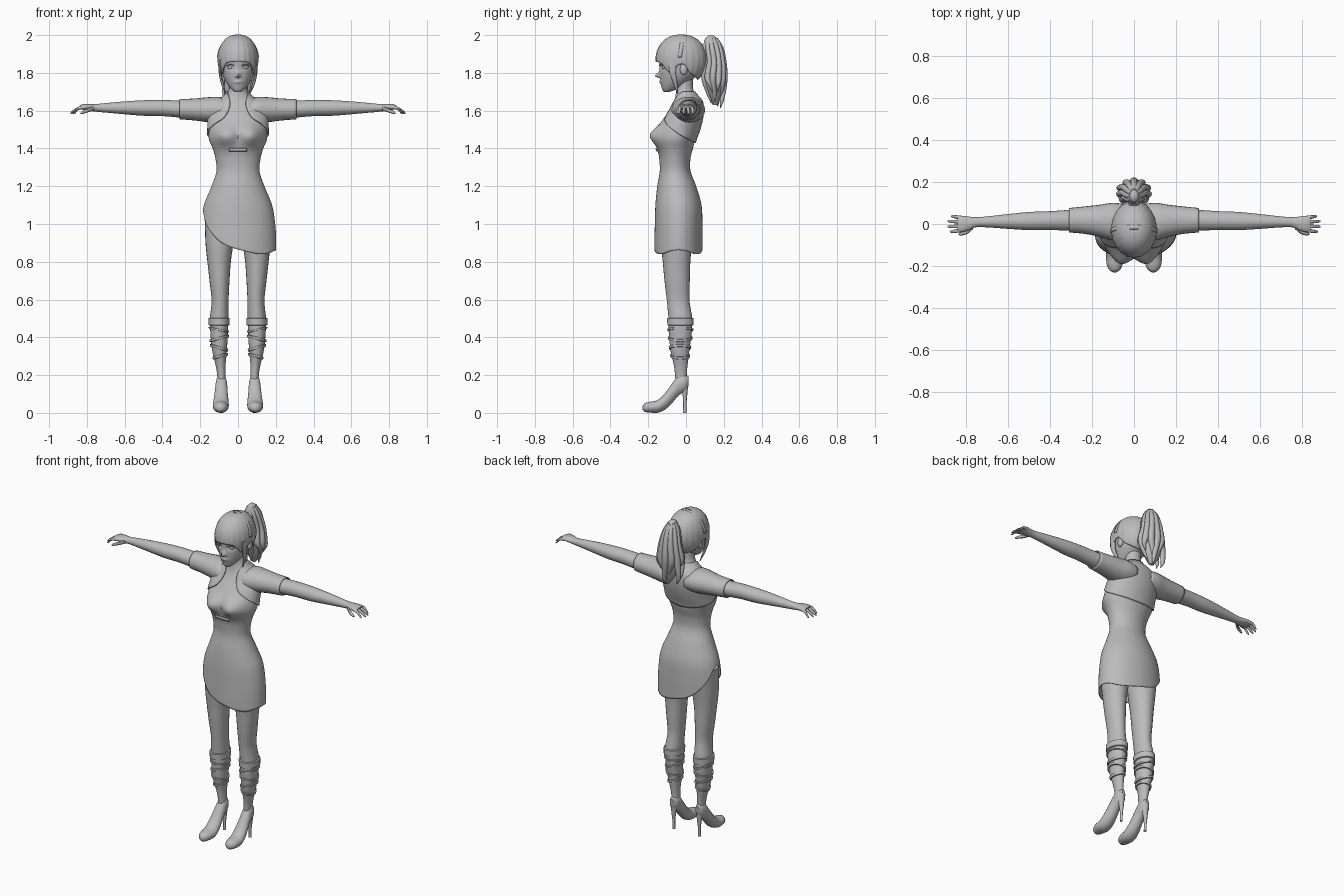
import bpy, bmesh, math
from math import sin, cos, pi
from mathutils import Vector

grey = bpy.data.materials.new("plain_grey")
grey.diffuse_color = (0.5, 0.5, 0.5, 1)


def interp(table, s):
    """Smooth (Catmull-Rom style) lookup of a row in a table sorted by its first column."""
    n = len(table)
    s = min(max(s, table[0][0]), table[-1][0])
    i = next((k for k in range(n - 1) if s <= table[k + 1][0]), n - 2)
    a, b = table[i], table[i + 1]
    p, q = table[max(i - 1, 0)], table[min(i + 2, n - 1)]
    h = b[0] - a[0]
    t = (s - a[0]) / h
    out = []
    for c in range(1, len(a)):
        ma = (b[c] - p[c]) / (b[0] - p[0]) * h
        mb = (q[c] - a[c]) / (q[0] - a[0]) * h
        out.append((2*t**3 - 3*t*t + 1)*a[c] + (t**3 - 2*t*t + t)*ma
                   + (3*t*t - 2*t**3)*b[c] + (t**3 - t*t)*mb)
    return out


def grid(name, fn, nu, nv, closed=True, caps=False, thick=0, mirror=False):
    """Surface from fn(u, v), u around and v along, both 0..1."""
    bm = bmesh.new()
    cols = nu if closed else nu + 1
    rows = [[bm.verts.new(fn(i / nu, j / nv)) for i in range(cols)] for j in range(nv + 1)]
    for j in range(nv):
        for i in range(nu):
            k = (i + 1) % cols
            bm.faces.new((rows[j][i], rows[j][k], rows[j + 1][k], rows[j + 1][i]))
    if caps:
        bm.faces.new(rows[0][::-1])
        bm.faces.new(rows[-1])
    bmesh.ops.recalc_face_normals(bm, faces=bm.faces)
    me = bpy.data.meshes.new(name)
    bm.to_mesh(me)
    bm.free()
    me.materials.append(grey)
    ob = bpy.data.objects.new(name, me)
    bpy.context.collection.objects.link(ob)
    if thick:
        m = ob.modifiers.new("thickness", 'SOLIDIFY')
        m.thickness, m.offset = thick, 0
    if mirror:
        ob.modifiers.new("mirror", 'MIRROR').use_mirror_merge = False
    bpy.context.view_layer.objects.active = ob
    ob.select_set(True)
    bpy.ops.object.shade_smooth_by_angle(angle=math.radians(50))
    ob.select_set(False)
    return ob


def tube(name, axis, table, n=20, rows=24, mirror=False, off=0, s0=None, s1=None, caps=True):
    """Elliptical loft; rows are (position, centre a, centre b, radius a, radius b)."""
    table = sorted(table)
    s0 = table[0][0] if s0 is None else s0
    s1 = table[-1][0] if s1 is None else s1

    def fn(u, v):
        s = s0 + (s1 - s0) * v
        a, b, ra, rb = interp(table, s)
        a += (ra + off) * cos(2*pi*u)
        b += (rb + off) * sin(2*pi*u)
        return {'x': (s, a, b), 'y': (a, s, b), 'z': (a, b, s)}[axis]
    return grid(name, fn, n, rows, caps=caps, mirror=mirror, thick=0 if caps else 0.006)


def ball(name, c, r, mirror=False):
    def fn(u, v):
        p = pi * (0.01 + 0.98 * v)
        return (c[0] + r[0]*sin(p)*cos(2*pi*u), c[1] + r[1]*sin(p)*sin(2*pi*u), c[2] + r[2]*cos(p))
    return grid(name, fn, 16, 10, caps=True, mirror=mirror)


# Torso and dress: height, half width, front, back
TORSO = [(.80, .2, -.165, .085), (.90, .2, -.165, .085), (1.0, .195, -.163, .085),
         (1.1, .178, -.16, .08), (1.2, .138, -.15, .052), (1.28, .112, -.137, .022),
         (1.35, .118, -.14, .022), (1.40, .132, -.148, .035), (1.45, .152, -.15, .047),
         (1.5, .152, -.148, .065), (1.56, .15, -.115, .08), (1.61, .14, -.08, .084),
         (1.645, .115, -.062, .08), (1.665, .08, -.056, .068), (1.69, .055, -.052, .045),
         (1.72, .045, -.05, .035), (1.79, .042, -.05, .035)]
HEM = [(-.2, 1.08), (-.165, .99), (-.085, .90), (.04, .855), (.14, .84), (.2, .862)]


def torso(t, z, off=0):
    rx, yf, yb = interp(TORSO, z)
    x = (rx + off) * sin(t)
    y = (yf + yb)/2 - ((yb - yf)/2 + off) * cos(t)
    if cos(t) > 0:   # bust
        y -= .05 * cos(t)**.5 * math.exp(-((abs(x) - .07)/.06)**2 - ((z - 1.465)/.05)**2)
    return Vector((x, y, z))


def dress_pt(u, v):
    t = 2*pi*u
    low = interp(HEM, .198 * sin(t))[0]
    return torso(t, low + (1.79 - low) * v)


grid("dress_and_neck", dress_pt, 64, 80, thick=.004)

# Cropped jacket wrapped round the back, with a curved front opening
OPENING = [(1.5, .142), (1.525, .125), (1.565, .07), (1.63, .04), (1.70, .05)]


def jacket_pt(u, v):
    low = 1.52 - .09 * sin(pi*u)**.7
    z = low + (1.70 - low) * v
    t0 = math.asin(min(.98, interp(OPENING, z)[0] / interp(TORSO, z)[0]))
    return torso(t0 + (2*pi - 2*t0)*u, z, .007)


grid("jacket", jacket_pt, 56, 24, closed=False, thick=.008)

# Small band under the bust
grid("bust_band", lambda u, v: torso((u - .5)*.7, 1.385 + .016*v, .006), 10, 2, closed=False, thick=.008)

# Arms, short sleeves and hands
ARM = [(.04, .01, 1.60, .075, .052), (.10, .012, 1.604, .08, .06), (.16, .015, 1.605, .068, .057),
       (.22, .018, 1.606, .058, .05), (.30, .018, 1.608, .05, .045), (.40, .016, 1.614, .045, .043),
       (.5, .014, 1.614, .043, .041), (.6, .012, 1.615, .035, .034), (.7, .01, 1.615, .026, .025),
       (.755, .008, 1.615, .024, .02), (.79, .002, 1.618, .034, .018), (.825, 0, 1.62, .039, .014),
       (.84, 0, 1.618, .034, .009)]
tube("arm", 'x', ARM, n=24, rows=44, mirror=True, s0=.1)
tube("sleeve", 'x', ARM, n=24, rows=16, mirror=True, off=.006, s0=.05, s1=.31, caps=False)
for i, (y, tip) in enumerate([(-.029, .875), (-.010, .888), (.010, .886), (.029, .87)]):
    tube(f"finger_{i + 1}", 'x', [(.81, y, 1.618, .009, .009), (.845, y*1.15, 1.612, .0085, .0085),
         (tip - .008, y*1.25, 1.592, .007, .007), (tip, y*1.25, 1.585, .003, .003)],
         n=8, rows=8, mirror=True)
tube("thumb", 'x', [(.765, -.012, 1.612, .012, .012), (.795, -.037, 1.602, .011, .011),
     (.825, -.047, 1.59, .008, .008), (.835, -.048, 1.585, .003, .003)], n=8, rows=8, mirror=True)

# Legs
LEG = [(.15, .088, -.025, .023, .03), (.2, .088, -.027, .022, .031), (.25, .092, -.028, .026, .036),
       (.33, .098, -.032, .039, .05), (.42, .1, -.03, .046, .06), (.5, .1, -.03, .049, .063),
       (.55, .097, -.036, .046, .061), (.6, .095, -.042, .045, .06), (.7, .098, -.047, .053, .067),
       (.8, .1, -.05, .062, .073), (.9, .098, -.05, .074, .083), (1.05, .092, -.04, .085, .095)]
tube("leg", 'z', LEG, n=24, rows=48, mirror=True)

# Boot cuff and wrapped straps
for i, (z, h, tilt) in enumerate([(.483, .022, 0), (.44, .006, .01), (.395, .008, -.012),
                                  (.345, .008, .012), (.30, .008, -.01)]):
    def strap(u, v, z=z, h=h, tilt=tilt):
        o, dz = [(-.004, -h), (.007, -h*.8), (.007, h*.8), (-.004, h)][round(v*3)]
        a = 2*pi*u
        zz = z + dz + tilt*cos(a)
        x, y, rx, ry = interp(LEG, zz)
        return (x + (rx + o)*cos(a), y + (ry + o)*sin(a), zz)
    grid(f"boot_strap_{i + 1}", strap, 28, 3, mirror=True)

# High heeled shoes
tube("shoe", 'y', [(-.23, .092, .026, .008, .01), (-.22, .092, .028, .024, .022),
     (-.195, .092, .03, .037, .028), (-.15, .091, .035, .042, .034), (-.11, .09, .062, .04, .044),
     (-.075, .089, .102, .035, .052), (-.04, .088, .145, .031, .054), (-.005, .088, .16, .026, .044),
     (.014, .088, .168, .012, .025)], n=20, rows=28, mirror=True)
tube("stiletto_heel", 'z', [(0, .088, -.007, .008, .009), (.05, .088, -.006, .008, .009),
     (.1, .088, -.006, .014, .013), (.15, .088, -.01, .022, .022)], n=12, rows=10, mirror=True)

# Head with chin, nose and lips shaped in
HEAD = [(1.70, .018, -.118, -.085), (1.712, .034, -.126, -.05), (1.74, .056, -.133, .0),
        (1.77, .073, -.137, .04), (1.80, .084, -.139, .07), (1.84, .09, -.14, .085),
        (1.88, .092, -.142, .09), (1.93, .085, -.125, .08), (1.975, .05, -.08, .04)]


def head_pt(u, v):
    t, z = 2*pi*u, 1.70 + .275*v
    rx, yf, yb = interp(HEAD, z)
    x, y = rx*sin(t), (yf + yb)/2 - (yb - yf)/2*cos(t)
    if cos(t) > 0:
        drop = .018 if z > 1.783 else .008
        y -= .026 * math.exp(-(x/.011)**2 - ((z - 1.783)/drop)**2)
        y -= .007 * math.exp(-(x/.02)**2 - ((z - 1.752)/.009)**2)
        y += .007 * math.exp(-((abs(x) - .038)/.018)**2 - ((z - 1.828)/.013)**2)
    return (x, y, z)


grid("head", head_pt, 72, 60, caps=True)
ball("eye", (.038, -.117, 1.828), (.017, .011, .009), mirror=True)
grid("eyelid", lambda u, v: (.02 + .038*u, -.14 + .02*u*u, 1.836 + .006*sin(pi*u) + .004*v),
     8, 1, closed=False, thick=.005, mirror=True)
ball("ear", (.09, -.012, 1.818), (.013, .02, .03), mirror=True)

# Hair cap: fringe in front, raised over the ears, low at the nape
HAIRLINE = [(-1, 1.86), (-.8, 1.85), (-.5, 1.80), (-.2, 1.835), (.1, 1.845), (.4, 1.80), (1, 1.765)]


def hair_pt(u, v):
    t = 2*pi*u
    low = interp(HAIRLINE, -cos(t))[0]
    a0 = math.asin((low - 1.87)/.13)
    a = a0 + (pi/2 - .02 - a0)*v
    k = cos(a)**.85 * (1 + .012*cos(22*t)*(1 - v))
    return (.105*k*sin(t), -.025 - .132*k*cos(t), 1.87 + .13*sin(a))


grid("hair_cap", hair_pt, 88, 24, caps=False, thick=.006)


# Hair band running over the head from ear to ear
def band_pt(u, v):
    a = pi*(.03 + .94*u)
    return (.109*cos(a), -.045 + .02*v + .02*sin(a), 1.87 + .131*sin(a))


grid("hair_band", band_pt, 32, 2, closed=False, thick=.006)

# Locks in front of the ears
tube("side_lock", 'z', [(1.69, .064, -.045, .002, .003), (1.74, .082, -.055, .007, .01),
     (1.80, .094, -.07, .008, .018), (1.87, .095, -.07, .008, .025)], n=10, rows=14, mirror=True)

# Ponytail: a core plus a ring of overlapping strands
tube("ponytail_core", 'z', [(1.63, 0, .158, .012, .012), (1.69, 0, .155, .05, .035),
     (1.77, 0, .15, .065, .058), (1.85, 0, .155, .055, .053), (1.93, 0, .145, .04, .05),
     (1.975, 0, .135, .028, .038), (1.997, 0, .132, .01, .015)], n=20, rows=26)
for i in range(11):
    a = 2*pi*i/11
    cx, cy = sin(a), cos(a)
    tip = 1.615 + .09*((i*5) % 11)/11
    sway = .014*(-1)**i
    tube(f"ponytail_strand_{i + 1}", 'z', [
        (tip, .045*cx + sway, .157 + .025*cy, .002, .002), (tip + .04, .06*cx + sway, .156 + .035*cy, .012, .011),
        (1.77, .066*cx, .15 + .054*cy, .02, .017), (1.86, .052*cx, .155 + .045*cy, .018, .015),
        (1.94, .034*cx, .143 + .04*cy, .014, .014), (1.985, .016*cx, .135 + .024*cy, .008, .009)],
        n=10, rows=22)
ball("ponytail_tie", (0, .105, 1.93), (.03, .025, .03))
